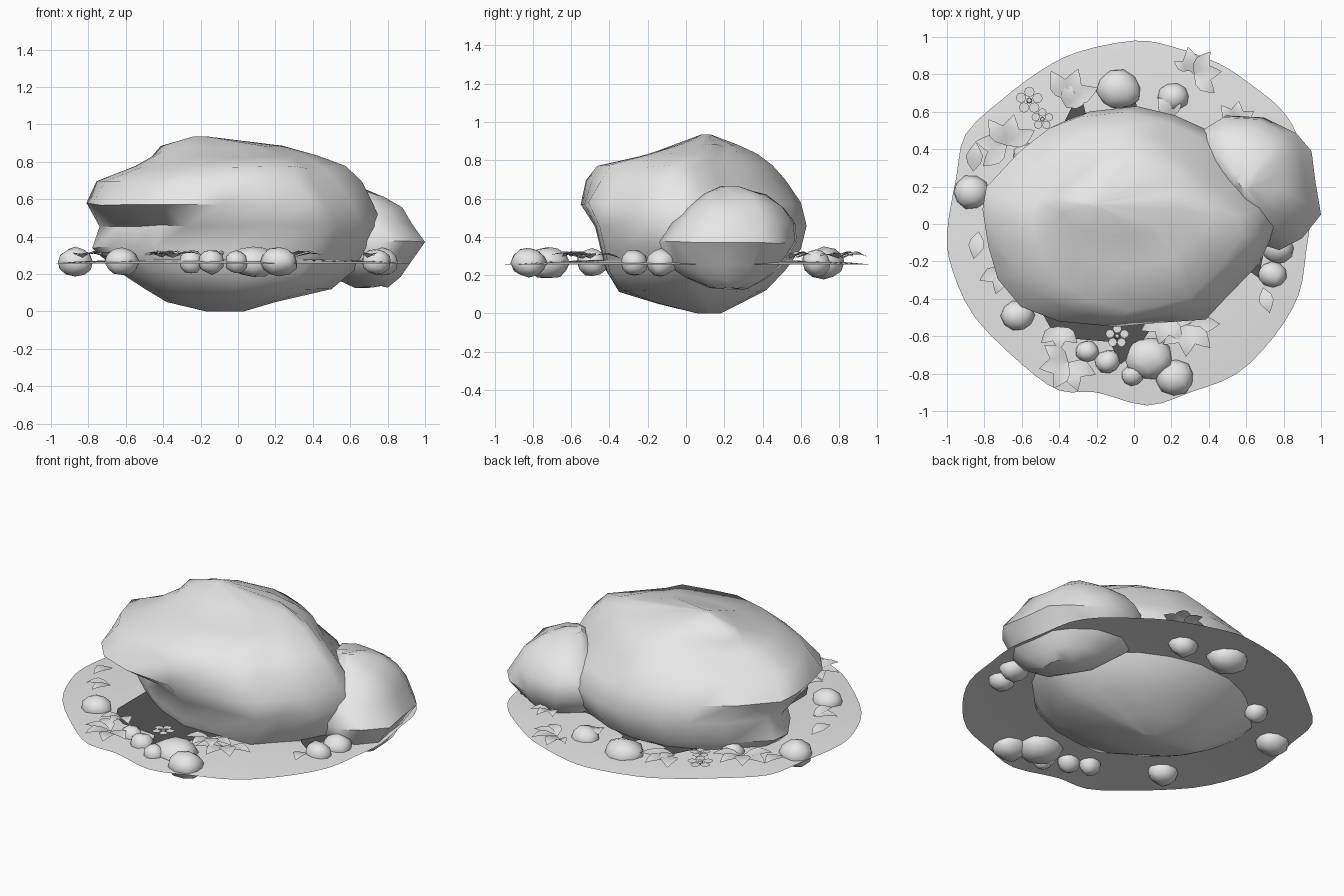
import bpy, bmesh, math, random
from math import sin, cos, tau
from mathutils import Vector, Matrix

random.seed(4)
cube = bpy.data.objects.get("Cube")
if cube:
    bpy.data.objects.remove(cube)


def material(name, value):
    mat = bpy.data.materials.new(name)
    mat.use_nodes = True
    colour = (value, value, value, 1)
    mat.diffuse_color = colour
    mat.node_tree.nodes["Principled BSDF"].inputs["Base Color"].default_value = colour
    return mat


pale_grey = material("pale_grey", 0.8)
dark_soil = material("dark_soil", 0.09)


def finish(name, bm, angle=40, mat=pale_grey):
    bm.normal_update()
    bmesh.ops.triangulate(bm, faces=[f for f in bm.faces if len(f.verts) > 4])
    mesh = bpy.data.meshes.new(name)
    bm.to_mesh(mesh)
    bm.free()
    obj = bpy.data.objects.new(name, mesh)
    bpy.context.collection.objects.link(obj)
    mesh.materials.append(mat)
    bpy.ops.object.select_all(action='DESELECT')
    obj.select_set(True)
    bpy.context.view_layer.objects.active = obj
    bpy.ops.object.shade_smooth_by_angle(angle=math.radians(angle))


def rounded(points, steps=3):
    """Closed smooth curve through the points."""
    pts = [Vector(p) for p in points]
    n, out = len(pts), []
    for i in range(n):
        a, b, c, d = (pts[(i + k) % n] for k in (-1, 0, 1, 2))
        for s in range(steps):
            t = s / steps
            out.append(b + ((c - a) * t + (2 * a - 5 * b + 4 * c - d) * t ** 2
                            + (3 * b - a - 3 * c + d) * t ** 3) / 2)
    return out


def bridge(bm, loops):
    for a, b in zip(loops, loops[1:]):
        for i in range(len(a)):
            j = (i + 1) % len(a)
            bm.faces.new((a[i], a[j], b[j], b[i]))


def boulder(name, outline, rings, trim=lambda u, v, z: 1, wobble=0.008):
    """Loft an outline through rings given as z, x0, x1, y0, y1; trim pulls corners in."""
    xs, ys = [p[0] for p in outline], [p[1] for p in outline]
    unit = [(2 * (x - min(xs)) / (max(xs) - min(xs)) - 1,
             2 * (y - min(ys)) / (max(ys) - min(ys)) - 1) for x, y in outline]
    bm = bmesh.new()
    loops = []
    for z, x0, x1, y0, y1 in rings:
        loop = []
        for u, v in unit:
            k = trim(u, v, z) / 2
            lift = random.uniform(-wobble, wobble) * (0.05 < z < 0.9)
            loop.append(bm.verts.new(((x0 + x1) / 2 + u * k * (x1 - x0),
                                      (y0 + y1) / 2 + v * k * (y1 - y0), z + lift)))
        loops.append(loop)
    bridge(bm, loops)
    bm.faces.new(loops[0])
    bm.faces.new(loops[-1])
    bmesh.ops.recalc_face_normals(bm, faces=bm.faces)
    finish(name, bm, 48)


def main_trim(u, v, z):
    """Round the shoulders and undercut the front right corner."""
    if z > .65:
        return 1 - .2 * abs(u * v)
    if z < .5 and u < 0 and v < 0:
        return 1 - .4 * u * v
    return 1


# Large central boulder with an undercut front
boulder("main_boulder",
        [(-.8, .1), (-.77, -.1), (-.72, -.28), (-.6, -.43), (-.4, -.51), (-.1, -.54),
         (.1, -.52), (.37, -.5), (.46, -.4), (.6, -.25), (.7, -.02), (.67, .12), (.56, .24),
         (.46, .36), (.34, .49), (.15, .58), (-.05, .63), (-.3, .6), (-.45, .54),
         (-.6, .42), (-.78, .22)],
        [(0, -.17, .03, .06, .18), (.05, -.38, .2, -.15, .28), (.12, -.5, .5, -.36, .42),
         (.22, -.65, .62, -.43, .52), (.34, -.78, .74, -.46, .6), (.46, -.74, .77, -.49, .63),
         (.575, -.81, .72, -.55, .6), (.69, -.77, .68, -.53, .52), (.77, -.56, .59, -.47, .45),
         (.83, -.47, .44, -.24, .37), (.88, -.42, .26, -.07, .28), (.935, -.24, -.16, .08, .13)],
        main_trim)

# Smaller boulder leaning on the back left
boulder("side_boulder",
        [(.35, .49), (.5, .58), (.7, .57), (.87, .49), (.95, .4), (.97, .25), (1, .08),
         (.9, -.04), (.78, -.1), (.62, -.05), (.5, .1), (.38, .3)],
        [(.13, .62, .8, .12, .32), (.18, .5, .87, 0, .42), (.26, .4, .92, -.1, .5),
         (.37, .34, 1, -.14, .58), (.47, .34, .93, -.07, .57), (.55, .38, .88, 0, .51),
         (.62, .45, .78, .1, .42), (.66, .54, .66, .18, .28)])

# Thin ground sheet, slightly raised toward the middle
edge = rounded([(0, .98), (-.3, .92), (-.5, .82), (-.7, .67), (-.9, .48), (-.95, .25),
                (-1, -.05), (-.97, -.25), (-.85, -.5), (-.6, -.75), (-.4, -.89), (-.2, -.9),
                (.07, -.97), (.3, -.9), (.55, -.8), (.75, -.6), (.88, -.38), (.92, -.15),
                (.94, .05), (.9, .3), (.87, .48), (.78, .62), (.62, .75), (.45, .86), (.2, .95)])
bm = bmesh.new()
loops = [[bm.verts.new((p.x * s, p.y * s, z)) for p in edge]
         for s, z in ((1, .255), (.85, .268), (.5, .279))]
bridge(bm, loops)
bm.faces.new(loops[-1])
finish("ground_sheet", bm)

# Dark soil patch under the boulders, showing at their feet
bm = bmesh.new()
bm.faces.new([bm.verts.new((x, y, .284)) for x, y in (
    (-.5, -.46), (-.45, -.55), (-.36, -.61), (-.13, -.63), (-.07, -.75), (.01, -.68),
    (.09, -.56), (.2, -.4), (.5, -.1), (.6, -.24), (.67, -.29), (.68, -.22), (.72, -.03),
    (.86, .1), (.88, .3), (.82, .45), (.6, .42), (.3, .45), (.03, .57), (.01, .65),
    (-.05, .65), (-.08, .55), (-.25, .56), (-.27, .64), (-.31, .67), (-.36, .57),
    (-.5, .3), (-.5, -.1))])
finish("soil_patch", bm, mat=dark_soil)

# Pebbles around the rim: x, y, radius
for k, (x, y, r) in enumerate((
        (-.87, .17, .1), (-.62, -.49, .09), (-.25, -.68, .065), (-.14, -.735, .07),
        (.08, -.72, .13), (-.01, -.81, .06), (.22, -.82, .105), (.77, -.13, .09),
        (.74, -.27, .08), (.21, .68, .085), (-.08, .72, .12), (-.58, .37, .07))):
    bm = bmesh.new()
    bmesh.ops.create_icosphere(bm, subdivisions=2, radius=1)
    for v in bm.verts:
        v.co *= random.uniform(.92, 1.06)
    bmesh.ops.transform(bm, verts=bm.verts, matrix=Matrix.Translation((x, y, .265))
                        @ Matrix.Diagonal((r, r * .9, .045 + r * .32, 1))
                        @ Matrix.Rotation(random.uniform(0, tau), 4, 'Z'))
    finish(f"pebble_{k + 1}", bm, 60)


def add_leaf(bm, x, y, z, angle, length, width, rise):
    """Pointed leaf folded along its midrib."""
    side, out = Vector((-sin(angle), cos(angle), 0)), Vector((cos(angle), sin(angle), 0))
    base = Vector((x, y, z))
    spine, rims = [], ([], [])
    for t, w, h in ((0, 0, 0), (.3, .85, .6), (.55, 1, 1), (.8, .5, .9), (1, 0, .5)):
        p = base + out * t * length + Vector((0, 0, rise * h))
        spine.append(bm.verts.new(p))
        for s, rim in zip((1, -1), rims):
            rim.append(bm.verts.new(p + side * s * w * width / 2 + Vector((0, 0, .006 * w)))
                       if w else spine[-1])
    for rim, flip in zip(rims, (False, True)):
        for i in range(4):
            ring = list(dict.fromkeys((spine[i], spine[i + 1], rim[i + 1], rim[i])))
            bm.faces.new(ring[::-1] if flip else ring)


# Leafy sprigs: x, y, heading in degrees, leaf count, leaf length
for k, (x, y, heading, count, size) in enumerate((
        (-.36, .66, 70, 3, .18), (-.36, .62, 60, 2, .14), (-.68, .42, 125, 5, .17),
        (-.86, .28, 85, 1, .16), (-.83, -.04, 260, 1, .15), (-.7, -.24, 230, 2, .14),
        (-.35, -.74, 240, 5, .16), (-.4, -.55, 270, 3, .13), (.17, -.5, 280, 4, .15),
        (.29, -.54, 290, 4, .17), (.69, -.34, 285, 1, .14), (.32, .8, 30, 4, .15),
        (.54, .54, 80, 3, .12), (.2, .57, 100, 2, .13), (.3, .82, 150, 1, .1))):
    bm = bmesh.new()
    for i in range(count):
        spread = (i - (count - 1) / 2) * 48
        add_leaf(bm, x, y, .287 + .005 * (i % 3), math.radians(heading + spread), size,
                 size * .55, .022)
    finish(f"leaf_sprig_{k + 1}", bm)

# Five-petal flowers with a round middle
for k, (x, y, r) in enumerate(((-.56, .66, .075), (-.49, .56, .06), (-.09, -.6, .065))):
    bm = bmesh.new()
    for i in range(5):
        a = i * tau / 5 + .3
        middle = Vector((x + cos(a) * r * .62, y + sin(a) * r * .62, .315))
        bmesh.ops.create_circle(bm, cap_ends=True, segments=8, radius=r * .37,
                                matrix=Matrix.Translation(middle))
    bmesh.ops.create_uvsphere(bm, u_segments=8, v_segments=4, radius=r * .22,
                              matrix=Matrix.Translation((x, y, .312)))
    finish(f"flower_{k + 1}", bm)
